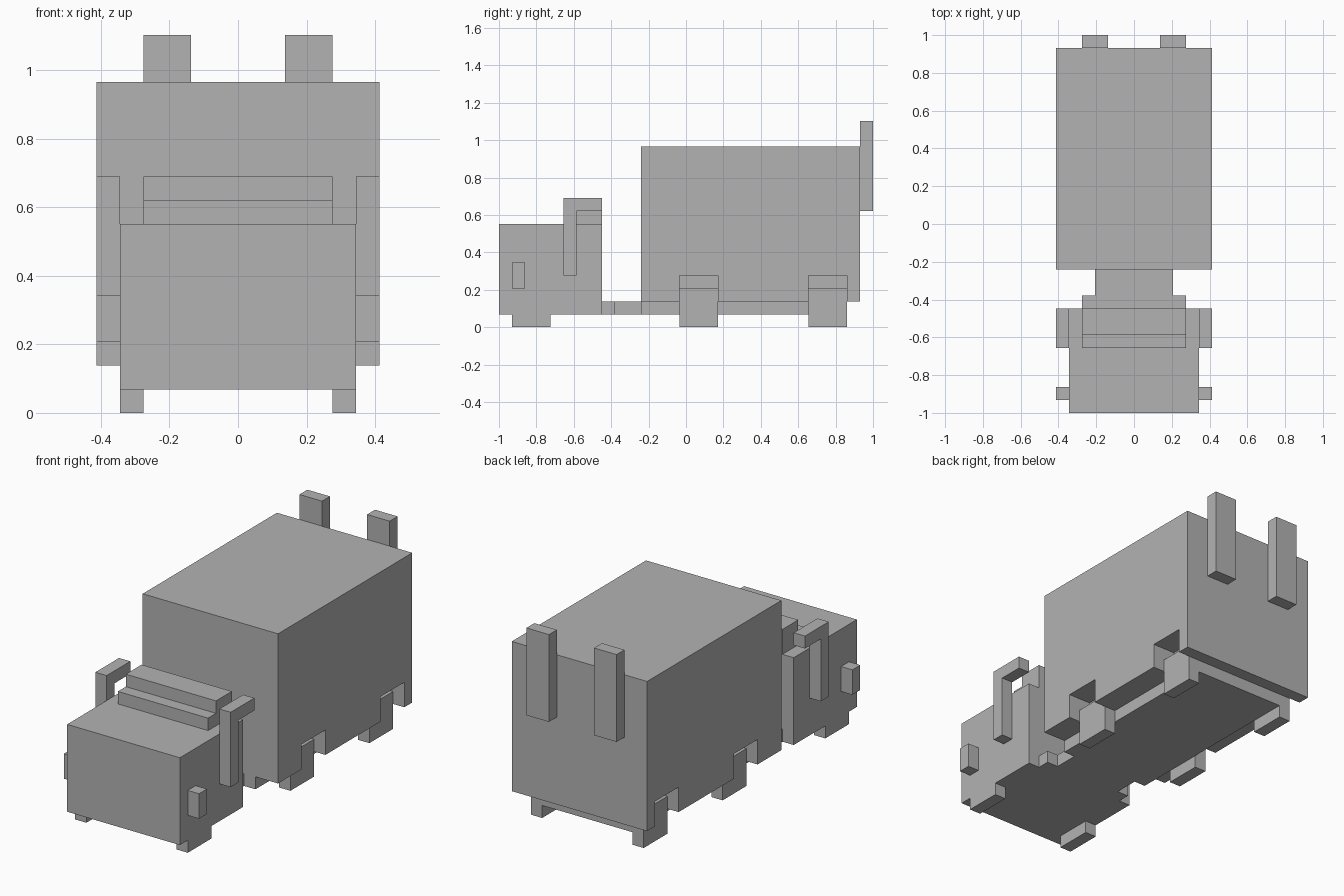
import bpy
import bmesh

# Remove the default cube only
cube = bpy.data.objects.get("Cube")
if cube:
    bpy.data.objects.remove(cube, do_unlink=True)

U = 2 / 29  # one building block

GREY = (0.45, 0.45, 0.45, 1)
grey = bpy.data.materials.new("plain grey")
grey.use_nodes = True
grey.diffuse_color = GREY
grey.node_tree.nodes["Principled BSDF"].inputs["Base Color"].default_value = GREY


def box(name, x, y, z):
    """Box from block ranges; y counts back from the nose, z up from the ground."""
    bm = bmesh.new()
    bmesh.ops.create_cube(bm, size=1)
    for v in bm.verts:
        v.co.x = x[v.co.x > 0] * U
        v.co.y = y[v.co.y > 0] * U - 1
        v.co.z = z[v.co.z > 0] * U
    mesh = bpy.data.meshes.new(name)
    bm.to_mesh(mesh)
    bm.free()
    mesh.materials.append(grey)
    obj = bpy.data.objects.new(name, mesh)
    bpy.context.collection.objects.link(obj)
    return obj


def centred(name, half, y, z):
    return box(name, (-half, half), y, z)


def pair(name, x, y, z):
    """The same box on the left (+x) and the right (-x)."""
    return [box("left_" + name, x, y, z),
            box("right_" + name, (-x[1], -x[0]), y, z)]


# Cab with a stepped roof fairing
centred("cab", 5, (0, 8), (1, 8))
centred("roof_fairing_lower", 4, (5, 8), (8, 9))
centred("roof_fairing_upper", 4, (6, 8), (9, 10))

# Side mirrors, exhaust posts and the arms behind them
pair("side_mirror", (5, 6), (1, 2), (3, 5))
pair("exhaust_post", (5, 6), (5, 6), (4, 10))
pair("exhaust_arm", (5, 6), (6, 8), (9, 10))

# Chassis, narrow at the coupling
centred("chassis_front", 4, (8, 9), (1, 2))
centred("chassis_coupling", 3, (9, 11), (1, 2))
centred("chassis_rear", 4, (11, 27), (1, 2))

# Cargo body with wheel arches cut out
body = centred("cargo_body", 6, (11, 28), (2, 14))
axles = {"middle": (14, 17), "rear": (24, 27)}
cutters = []
for y in axles.values():
    cutters += pair("arch_cutter", (4, 7), y, (1, 4))
for cutter in cutters:
    cutter.hide_render = True
    mod = body.modifiers.new("wheel_arch", "BOOLEAN")
    mod.operation = "DIFFERENCE"
    mod.solver = "EXACT"
    mod.object = cutter
bpy.context.view_layer.objects.active = body
for mod in list(body.modifiers):
    bpy.ops.object.modifier_apply(modifier=mod.name)
for cutter in cutters:
    bpy.data.objects.remove(cutter, do_unlink=True)

# Wheels
pair("front_wheel", (4, 5), (1, 4), (0, 1))
for label, y in axles.items():
    pair(label + "_wheel", (4, 5), y, (0, 3))

# Upright posts on the back wall
pair("back_post", (2, 4), (28, 29), (9, 16))
